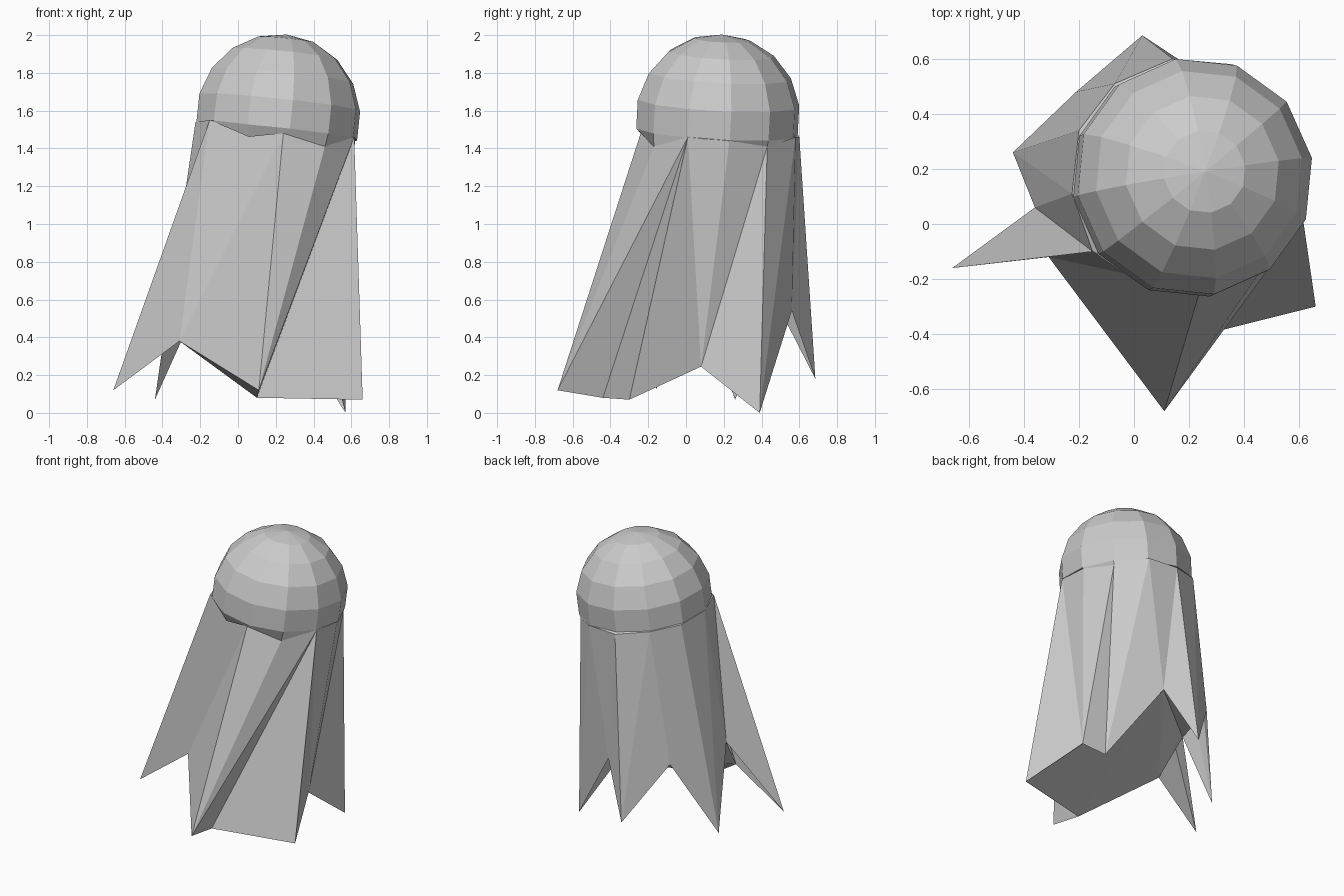
import bpy, bmesh, math
from mathutils import Matrix, Vector

if "Cube" in bpy.data.objects:
    bpy.data.objects.remove(bpy.data.objects["Cube"])


def finish(bm, name):
    bmesh.ops.recalc_face_normals(bm, faces=bm.faces)
    mesh = bpy.data.meshes.new(name)
    bm.to_mesh(mesh)
    bm.free()
    obj = bpy.data.objects.new(name, mesh)
    bpy.context.collection.objects.link(obj)
    return obj


# Shared outlines: head rim (top of cloth) and jagged hem
rim = [(-0.15, -0.10, 1.55), (0.24, -0.24, 1.48), (0.46, -0.17, 1.41),
       (0.615, 0.01, 1.46), (0.62, 0.23, 1.44), (0.53, 0.43, 1.41),
       (0.36, 0.58, 1.46), (0.14, 0.60, 1.46), (-0.07, 0.51, 1.50),
       (-0.20, 0.34, 1.52), (-0.225, 0.11, 1.54)]
hem = [(-0.66, -0.16, 0.12), (-0.31, -0.12, 0.38), (0.11, -0.68, 0.12),
       (0.10, -0.44, 0.08), (0.66, -0.30, 0.07), (0.50, 0.08, 0.245),
       (0.57, 0.39, 0.0), (0.22, 0.56, 0.54), (0.03, 0.685, 0.18),
       (-0.21, 0.48, 0.58), (-0.44, 0.26, 0.07), (-0.36, 0.06, 0.62)]

# Head: low-poly sphere cut open below, slightly tilted to the right and back
R = 0.44
bm = bmesh.new()
bmesh.ops.create_uvsphere(bm, u_segments=12, v_segments=9, radius=R)
low = [v for v in bm.verts if v.co.z < -R * math.sin(math.radians(35))]
bmesh.ops.delete(bm, geom=low, context='VERTS')
bottom = [v for v in bm.verts if v.co.z < -R * 0.4]
for v in bottom:                          # tuck in the narrow bottom band
    v.co.xy *= 0.40 / v.co.xy.length
    v.co.z = -0.14
bm.transform(Matrix.Translation((0.213, 0.168, 1.566))
             @ Matrix.Rotation(math.radians(6), 4, 'Y')
             @ Matrix.Rotation(math.radians(-3), 4, 'X')
             @ Matrix.Rotation(math.radians(9), 4, 'Z'))
for v in bottom:                          # meet the cloth without gaps
    near = min((Vector(p) for p in rim), key=lambda p: (p - v.co).length)
    if (near - v.co).length < 0.13:
        v.co = near
finish(bm, "head_dome")

# Cloth: walk around it, h steps along the hem, r steps along the rim
walk = "hrhrrhhhrr" + "hr" * 6 + "h"
bm = bmesh.new()
rv = [bm.verts.new(p) for p in rim]
hv = [bm.verts.new(p) for p in hem]
r = h = 0
for step in walk:
    a, b = rv[r % len(rv)], hv[h % len(hv)]
    if step == "h":
        h += 1
        bm.faces.new((a, b, hv[h % len(hv)]))
    else:
        r += 1
        bm.faces.new((a, b, rv[r % len(rv)]))
finish(bm, "draped_cloth")

# Underside: fan joining the valleys of the hem, seen only from below
bm = bmesh.new()
ring = [bm.verts.new(hem[i]) for i in (7, 5, 4, 3, 1, 11, 9)]
for a, b in zip(ring[1:], ring[2:]):
    bm.faces.new((ring[0], a, b))
bm.faces.new((ring[3], bm.verts.new(hem[2]), ring[4]))
finish(bm, "underside")
